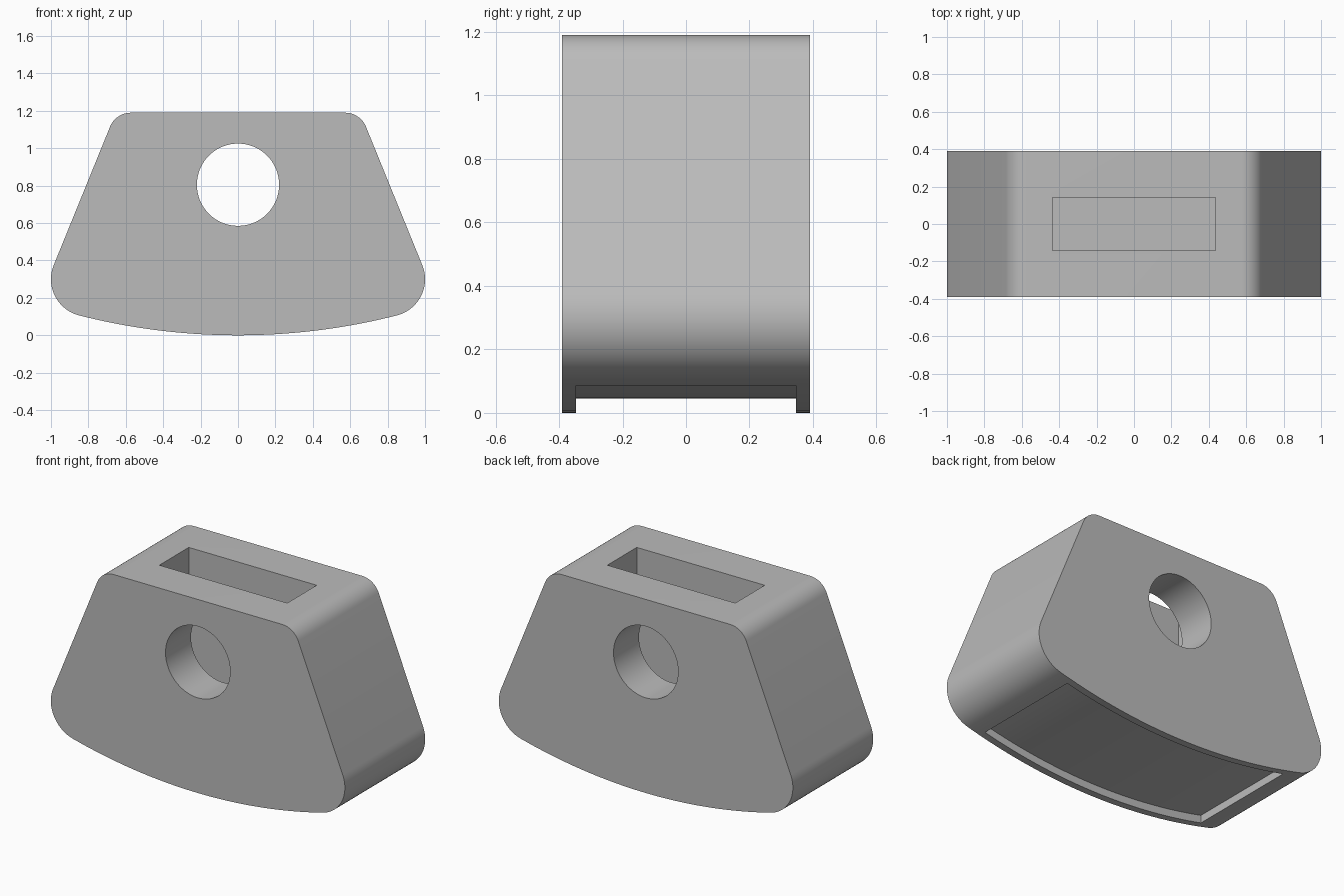
import bpy
import bmesh
from math import sin, cos, radians, pi, atan2, sqrt

cube = bpy.data.objects.get("Cube")
if cube:
    bpy.data.objects.remove(cube, do_unlink=True)

HALF_DEPTH = 0.39
FLOOR_RADIUS = 3.45        # large curve of the underside
RECESS_DEPTH = 0.046
SLANT = radians(22.1)      # lean of the side walls

grey = bpy.data.materials.new("plain grey")
grey.use_nodes = True
colour = (0.5, 0.5, 0.5, 1)
grey.diffuse_color = colour
grey.node_tree.nodes["Principled BSDF"].inputs["Base Color"].default_value = colour


def arc(cx, cz, r, start, end, steps):
    """Points on a circular arc in the xz plane."""
    angles = [start + (end - start) * i / steps for i in range(steps + 1)]
    return [(cx + r * cos(a), cz + r * sin(a)) for a in angles]


def prism(name, profile, half_depth):
    """Extrude an xz profile evenly along y."""
    bm = bmesh.new()
    face = bm.faces.new([bm.verts.new((x, -half_depth, z)) for x, z in profile])
    new = bmesh.ops.extrude_face_region(bm, geom=[face])["geom"]
    moved = [v for v in new if isinstance(v, bmesh.types.BMVert)]
    bmesh.ops.translate(bm, verts=moved, vec=(0, 2 * half_depth, 0))
    bmesh.ops.recalc_face_normals(bm, faces=bm.faces)
    mesh = bpy.data.meshes.new(name)
    bm.to_mesh(mesh)
    bm.free()
    mesh.materials.append(grey)
    obj = bpy.data.objects.new(name, mesh)
    bpy.context.collection.objects.link(obj)
    return obj


# Body outline: right half from the bottom centre up, then mirrored
corner_angle = atan2(0.8, FLOOR_RADIUS - 0.3)
half = arc(0, FLOOR_RADIUS, FLOOR_RADIUS, -pi / 2, -pi / 2 + corner_angle, 20)
half += arc(0.8, 0.3, 0.2, -pi / 2 + corner_angle, SLANT, 20)[1:]
half += arc(0.573, 1.07, 0.12, SLANT, pi / 2, 12)
outline = half + [(-x, z) for x, z in reversed(half[1:])]
body = prism("body", outline, HALF_DEPTH)

# Cutters: round through hole, top slot and curved underside recess
hole = prism("hole_cutter", arc(0, 0.805, 0.22, 0, 2 * pi, 64)[:-1], 0.6)
slot = prism("slot_cutter", [(-0.435, 0.35), (0.435, 0.35),
                             (0.435, 1.4), (-0.435, 1.4)], 0.143)
end = 0.765
inner = FLOOR_RADIUS - RECESS_DEPTH
ceiling = []
for i in range(41):
    x = end - 2 * end * i / 40
    ceiling.append((x, FLOOR_RADIUS - sqrt(inner ** 2 - x ** 2)))
recess = prism("recess_cutter", [(-end, -0.2), (end, -0.2)] + ceiling, 0.347)

bpy.ops.object.select_all(action="DESELECT")
bpy.context.view_layer.objects.active = body
body.select_set(True)
for cutter in (hole, slot, recess):
    cut = body.modifiers.new(cutter.name, "BOOLEAN")
    cut.operation = "DIFFERENCE"
    cut.solver = "EXACT"
    cut.object = cutter
    bpy.ops.object.modifier_apply(modifier=cut.name)
    bpy.data.objects.remove(cutter, do_unlink=True)

bpy.ops.object.shade_smooth_by_angle(angle=radians(25))
